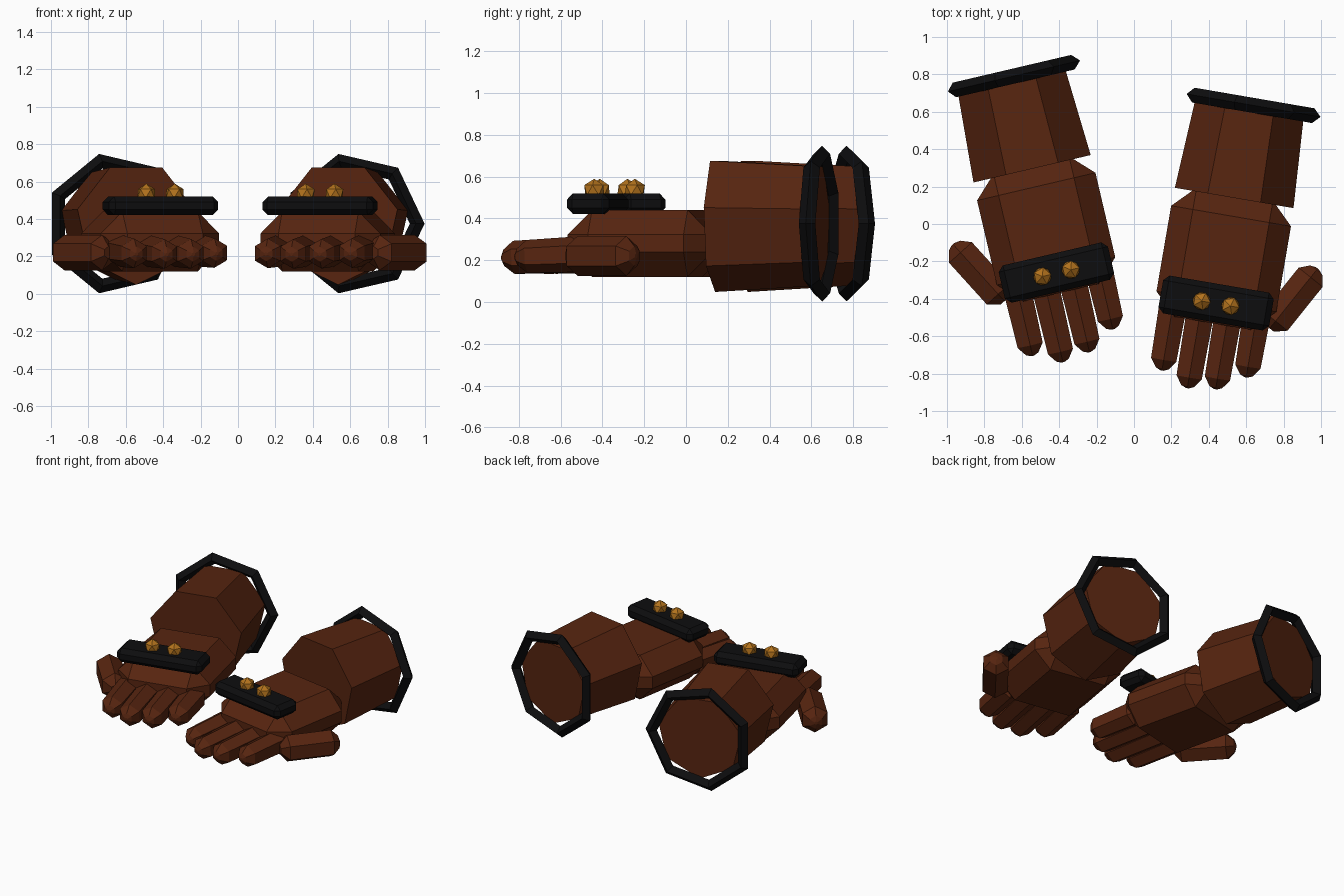
import bpy, bmesh, math
from mathutils import Matrix, Vector

cube = bpy.data.objects.get("Cube")
if cube:
    bpy.data.objects.remove(cube, do_unlink=True)


def material(name, color):
    m = bpy.data.materials.new(name)
    m.use_nodes = True
    m.diffuse_color = (*color, 1)
    m.node_tree.nodes["Principled BSDF"].inputs["Base Color"].default_value = (*color, 1)
    return m


leather = material("brown leather", (0.095, 0.018, 0.005))
black = material("black trim", (0.004, 0.004, 0.0045))
gold = material("gold stud", (0.45, 0.17, 0.012))


def finish(bm, name, mat, matrix):
    bmesh.ops.recalc_face_normals(bm, faces=bm.faces)
    mesh = bpy.data.meshes.new(name)
    bm.to_mesh(mesh)
    bm.free()
    mesh.materials.append(mat)
    obj = bpy.data.objects.new(name, mesh)
    bpy.context.collection.objects.link(obj)
    obj.matrix_world = matrix
    return obj


def lathe(name, profile, sides, phase, mat, matrix, closed=False):
    """Spin (position, radius) points around the local Y axis."""
    bm = bmesh.new()
    rings = []
    for y, r in profile:
        angles = [phase + math.tau * i / sides for i in range(sides)]
        rings.append([bm.verts.new((r * math.cos(a), y, r * math.sin(a))) for a in angles])
    pairs = list(zip(rings, rings[1:]))
    if closed:
        pairs.append((rings[-1], rings[0]))
    else:
        bm.faces.new(rings[0])
        bm.faces.new(rings[-1])
    for a, b in pairs:
        for i in range(sides):
            j = (i + 1) % sides
            bm.faces.new((a[i], a[j], b[j], b[i]))
    return finish(bm, name, mat, matrix)


def beveled_box(name, size, bevel, mat, matrix):
    bm = bmesh.new()
    bmesh.ops.create_cube(bm, size=1)
    bmesh.ops.scale(bm, vec=size, verts=bm.verts)
    bmesh.ops.bevel(bm, geom=bm.edges[:], offset=bevel, segments=1,
                    profile=0.5, affect='EDGES')
    return finish(bm, name, mat, matrix)


def digit(name, length, base_r, tip_r, matrix):
    """Six-sided rounded rod pointing along local -Y."""
    profile = [(0, base_r * 0.35), (-0.05, base_r), (0.06 - length, tip_r),
               (0.012 - length, tip_r * 0.5), (-length, tip_r * 0.12)]
    lathe(name, profile, 6, math.pi / 2, leather, matrix)


def at(x, y, z):
    return Matrix.Translation((x, y, z))


def glove(side, center, yaw, thumb_dir):
    frame = at(*center, 0) @ Matrix.Rotation(yaw, 4, 'Z')
    # Cuff with a diamond-section rim around the open end
    lathe(side + "_cuff", [(-0.505, 0.33), (0, 0.3)], 7, -math.pi / 2,
          leather, frame @ at(0, 0, 0.378))
    lathe(side + "_cuff_rim", [(0, 0.382), (0.04, 0.342), (0, 0.302), (-0.04, 0.342)],
          7, 0, black, frame @ at(0, 0, 0.375), closed=True)
    # Palm
    beveled_box(side + "_palm", (0.65, 0.7, 0.32), 0.118, leather,
                frame @ at(0, -0.835, 0.28))
    # Fingers, drooping slightly
    for i, tip in enumerate((1.48, 1.55, 1.53, 1.44)):
        start = frame @ at(-0.225 + 0.15 * i, -1.05, 0.232)
        digit(f"{side}_finger_{i + 1}", tip - 1.05, 0.086, 0.079,
              start @ Matrix.Rotation(math.radians(2.5), 4, 'X'))
    # Thumb splayed outward and back
    thumb = frame @ at(0.305 * thumb_dir, -1.16, 0.22)
    digit(side + "_thumb", 0.41, 0.095, 0.095,
          thumb @ Matrix.Rotation(math.pi - thumb_dir * math.radians(29), 4, 'Z'))
    # Knuckle guard with two studs
    beveled_box(side + "_knuckle_guard", (0.6, 0.205, 0.1), 0.03, black,
                frame @ at(0, -1.075, 0.47))
    for i, x in enumerate((-0.078, 0.078)):
        bm = bmesh.new()
        bmesh.ops.create_icosphere(bm, subdivisions=1, radius=0.054)
        finish(bm, f"{side}_stud_{i + 1}", gold, frame @ at(x, -1.078, 0.535))


glove("left", (0.621, 0.637), -0.17, 1)
glove("right", (-0.66, 0.787), 0.23, -1)
